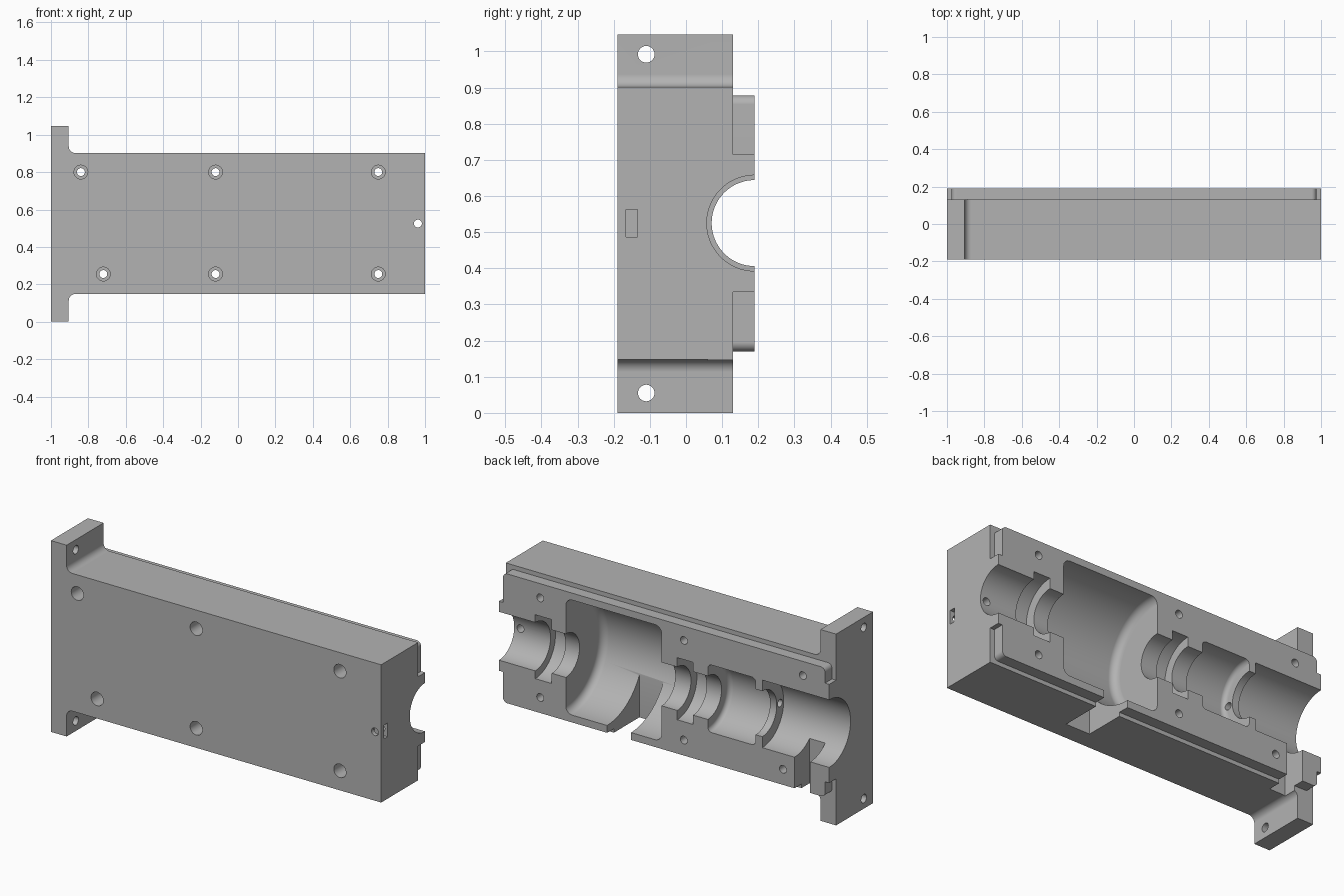
import bpy
import bmesh
import math
from mathutils import Vector

cube = bpy.data.objects.get("Cube")
if cube:
    bpy.data.objects.remove(cube, do_unlink=True)

AXIS_Y, AXIS_Z = 0.19, 0.525      # centre line of the bore
FRONT, STEP, BACK = -0.19, 0.13, 0.19

grey = bpy.data.materials.new("plain_grey")
grey.use_nodes = True
grey.diffuse_color = (0.45, 0.45, 0.45, 1)
grey.node_tree.nodes["Principled BSDF"].inputs["Base Color"].default_value = grey.diffuse_color


def finish(name, bm):
    bmesh.ops.recalc_face_normals(bm, faces=bm.faces)
    mesh = bpy.data.meshes.new(name)
    bm.to_mesh(mesh)
    bm.free()
    mesh.materials.append(grey)
    obj = bpy.data.objects.new(name, mesh)
    bpy.context.collection.objects.link(obj)
    return obj


def rounded(corners, steps=8):
    """Turn (a, b, radius) corners of a path into points with round corners."""
    points = []
    for i, (a, b, radius) in enumerate(corners):
        p = Vector((a, b))
        if not radius:
            points.append(p)
            continue
        u = (Vector(corners[i - 1][:2]) - p).normalized()
        v = (Vector(corners[(i + 1) % len(corners)][:2]) - p).normalized()
        for k in range(steps + 1):
            t = k / steps * math.pi / 2
            points.append(p + u * radius * (1 - math.sin(t)) + v * radius * (1 - math.cos(t)))
    return points


def plate(name, corners, y0, y1):
    """Extrude an x-z outline from y0 to y1."""
    bm = bmesh.new()
    face = bm.faces.new([bm.verts.new((p.x, y0, p.y)) for p in rounded(corners)])
    ext = bmesh.ops.extrude_face_region(bm, geom=[face])
    moved = [g for g in ext["geom"] if isinstance(g, bmesh.types.BMVert)]
    bmesh.ops.translate(bm, verts=moved, vec=(0, y1 - y0, 0))
    return finish(name, bm)


def box(name, x0, x1, y0, y1, z0, z1):
    return plate(name, [(x0, z0, 0), (x1, z0, 0), (x1, z1, 0), (x0, z1, 0)], y0, y1)


def lathe(name, profile, segments=96):
    """Revolve (x, radius) points about the bore axis."""
    bm = bmesh.new()
    rings = []
    for x, r in profile:
        ring = []
        for k in range(segments):
            t = 2 * math.pi * (k + 0.5) / segments
            ring.append(bm.verts.new((x, AXIS_Y + r * math.cos(t), AXIS_Z + r * math.sin(t))))
        rings.append(ring)
    for a, b in zip(rings, rings[1:]):
        for k in range(segments):
            n = (k + 1) % segments
            bm.faces.new((a[k], a[n], b[n], b[k]))
    bm.faces.new(rings[0])
    bm.faces.new(rings[-1])
    return finish(name, bm)


def rod(name, start, end, radius, segments=32):
    start, end = Vector(start), Vector(end)
    bm = bmesh.new()
    bmesh.ops.create_cone(bm, cap_ends=True, segments=segments, radius1=radius,
                          radius2=radius, depth=(end - start).length)
    turn = (end - start).to_track_quat("Z", "Y").to_matrix()
    bmesh.ops.rotate(bm, verts=bm.verts, matrix=turn, cent=(0, 0, 0))
    bmesh.ops.translate(bm, verts=bm.verts, vec=(start + end) / 2)
    return finish(name, bm)


def combine(target, tool, operation):
    mod = target.modifiers.new(tool.name, "BOOLEAN")
    mod.operation = operation
    mod.solver = "EXACT"
    mod.object = tool
    bpy.context.view_layer.update()
    deps = bpy.context.evaluated_depsgraph_get()
    mesh = bpy.data.meshes.new_from_object(target.evaluated_get(deps))
    target.modifiers.clear()
    target.data = mesh
    bpy.data.objects.remove(tool, do_unlink=True)


# Main block with the end flange and its fillets
housing = plate("housing_half", [
    (-1, 0, 0), (-0.905, 0, 0), (-0.905, 0.148, 0.035), (1, 0.148, 0),
    (1, 0.902, 0), (-0.905, 0.902, 0.035), (-0.905, 1.047, 0), (-1, 1.047, 0)],
    FRONT, STEP)

# Raised joint lip, plus the end bosses round the bore
lip = plate("joint_lip", [(-0.975, 0.17, 0.025), (0.975, 0.17, 0.025),
                          (0.975, 0.878, 0.025), (-0.975, 0.878, 0.025)], 0.1, BACK)
combine(housing, lip, "UNION")
combine(housing, box("shaft_boss", 0.9, 1, 0.09, BACK, 0.335, 0.715), "UNION")
combine(housing, box("mouth_boss", -1, -0.9, 0.09, BACK, 0.255, 0.795), "UNION")

# Stepped bore: (start, end, radius, corner radius)
NARROW, CHAMBER = 0.119, 0.185
sections = [
    (1.1, 0.78, 0.1325, 0), (0.78, 0.68, 0.175, 0), (0.68, 0.595, NARROW, 0),
    (0.595, 0.015, 0.315, 0.04), (0.015, -0.08, NARROW, 0), (-0.08, -0.175, 0.17, 0),
    (-0.175, -0.265, NARROW, 0), (-0.265, -0.555, CHAMBER, 0.025),
    (-0.555, -0.595, 0.125, 0), (-0.595, -1.1, CHAMBER, 0)]
path = []
for x0, x1, radius, corner in sections:
    path += [(x0, radius, corner), (x1, radius, corner)]
combine(housing, lathe("bore", rounded(path)), "DIFFERENCE")

# Openings through the lower wall
combine(housing, box("chamber_opening", 0.2, 0.345, -0.09, 0.3, 0.05, 0.45), "DIFFERENCE")
combine(housing, box("cable_notch", -0.885, -0.79, 0.06, 0.3, 0.05, 0.45), "DIFFERENCE")

# Counterbored clamp screws
for x, z in [(-0.84, 0.8), (-0.12, 0.8), (0.75, 0.8),
             (-0.72, 0.255), (-0.12, 0.255), (0.75, 0.255)]:
    combine(housing, rod("screw_hole", (x, -0.3, z), (x, 0.3, z), 0.021), "DIFFERENCE")
    combine(housing, rod("screw_head", (x, -0.3, z), (x, -0.07, z), 0.037), "DIFFERENCE")

# Flange mounting holes
for z in (0.055, 0.992):
    combine(housing, rod("flange_hole", (-1.1, -0.11, z), (-0.8, -0.11, z), 0.023), "DIFFERENCE")

# Set screw with its nut pocket, and the small hole between chambers
combine(housing, rod("set_screw_hole", (0.962, -0.3, AXIS_Z), (0.962, 0.15, AXIS_Z), 0.021), "DIFFERENCE")
combine(housing, box("nut_pocket", 0.92, 1.1, -0.166, -0.134, 0.487, 0.562), "DIFFERENCE")
combine(housing, rod("wall_hole", (-0.65, 0.036, AXIS_Z), (-0.5, 0.036, AXIS_Z), 0.02), "DIFFERENCE")

# Smooth round surfaces, crisp edges
bpy.ops.object.select_all(action="DESELECT")
housing.select_set(True)
bpy.context.view_layer.objects.active = housing
bpy.ops.object.shade_smooth_by_angle(angle=math.radians(30))
weighted = housing.modifiers.new("even_normals", "WEIGHTED_NORMAL")
weighted.keep_sharp = True
